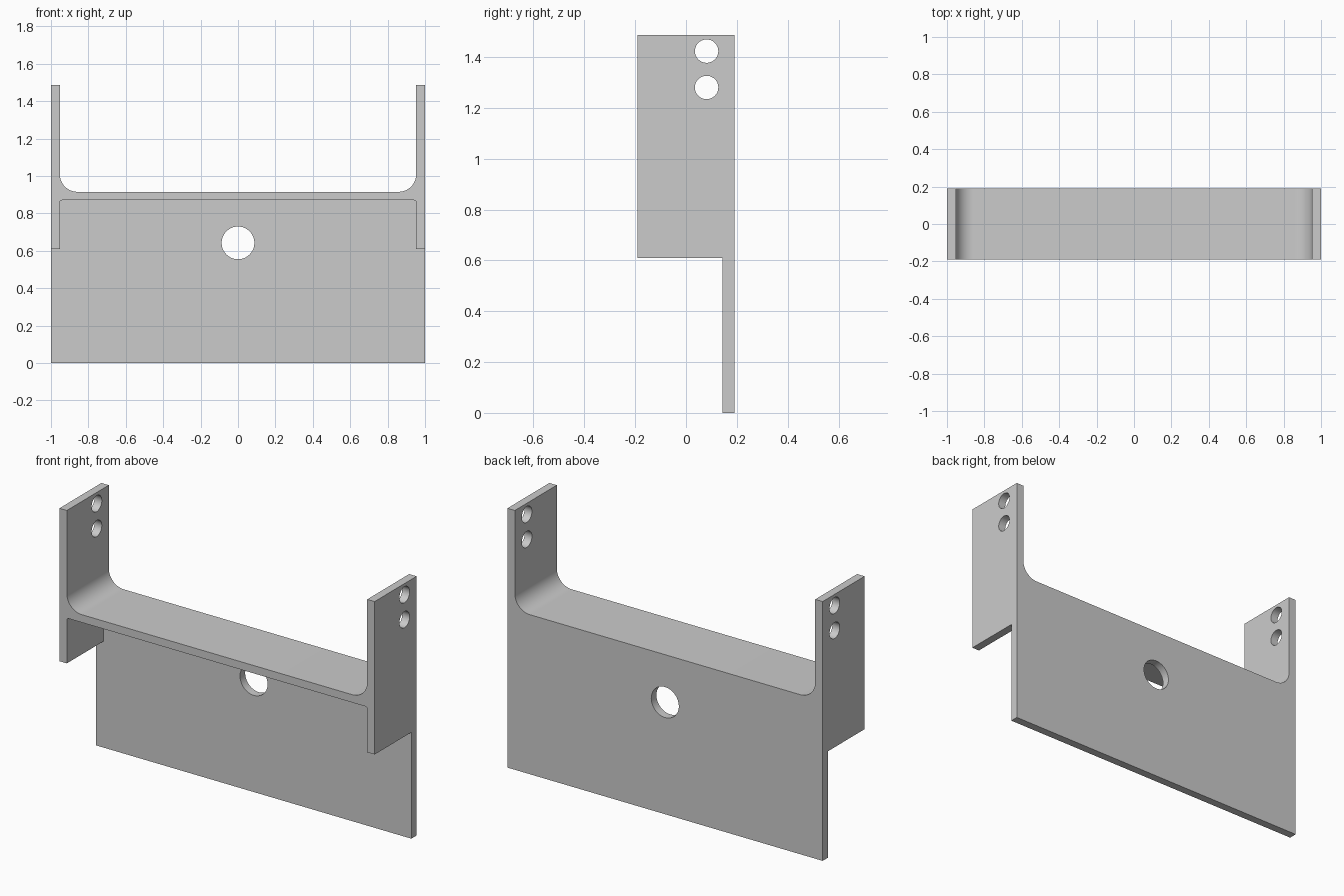
import bpy, bmesh
from math import sin, cos, pi

if "Cube" in bpy.data.objects:
    bpy.data.objects.remove(bpy.data.objects["Cube"])

W, D, TOP = 1.0, 0.19, 1.487      # half width, half depth, height
INNER = 0.953                     # inner face of the side plates
SHELF_TOP, SHELF_LOW, SIDE_LOW = 0.915, 0.87, 0.61
BACK_FRONT = 0.143                # front face of the back plate


def arc(cx, cz, r, a0, a1, n):
    return [(cx + r * cos(a0 + (a1 - a0) * i / n),
             cz + r * sin(a0 + (a1 - a0) * i / n)) for i in range(n + 1)]


def mirrored(half):
    """Close a right-half outline with its reflection in x."""
    return half + [(-x, z) for x, z in reversed(half)]


def prism(name, outline, y0, y1):
    """Extrude an x-z outline along y."""
    bm = bmesh.new()
    face = bm.faces.new([bm.verts.new((x, y0, z)) for x, z in outline])
    ext = bmesh.ops.extrude_face_region(bm, geom=[face])["geom"]
    bmesh.ops.translate(bm, vec=(0, y1 - y0, 0),
                        verts=[v for v in ext if isinstance(v, bmesh.types.BMVert)])
    bmesh.ops.recalc_face_normals(bm, faces=bm.faces)
    mesh = bpy.data.meshes.new(name)
    bm.to_mesh(mesh)
    bm.free()
    obj = bpy.data.objects.new(name, mesh)
    bpy.context.collection.objects.link(obj)
    return obj


def hole(r, depth, loc, rot):
    bpy.ops.mesh.primitive_cylinder_add(vertices=64, radius=r, depth=depth,
                                        location=loc, rotation=rot)
    bpy.context.object.name = "hole_cutter"
    return bpy.context.object


# Bracket body: full-depth silhouette with rounded inner corners
R = 0.095
body = prism("bracket", mirrored(
    [(W, 0), (W, TOP), (INNER, TOP)]
    + arc(INNER - R, SHELF_TOP + R, R, 0, -pi / 2, 16))[::-1], -D, D)

# Space in front of the back plate, below the shelf and side plates
r = 0.012
cutters = [prism("recess_cutter", mirrored(
    [(W + .1, -.1), (W + .1, SIDE_LOW), (INNER, SIDE_LOW)]
    + arc(INNER - r, SHELF_LOW - r, r, 0, pi / 2, 6)), -D - .1, BACK_FRONT)]

# Central hole in the back plate, two holes through both side plates
cutters.append(hole(0.0875, 0.2, (0, 0.17, 0.642), (pi / 2, 0, 0)))
for z in (1.423, 1.28):
    cutters.append(hole(0.046, 2.4, (0, 0.081, z), (0, pi / 2, 0)))

bpy.ops.object.select_all(action='DESELECT')
bpy.context.view_layer.objects.active = body
body.select_set(True)
for c in cutters:
    c.hide_render = True
    mod = body.modifiers.new("cut", 'BOOLEAN')
    mod.operation, mod.solver, mod.object = 'DIFFERENCE', 'EXACT', c
    bpy.ops.object.modifier_apply(modifier=mod.name)
for c in cutters:
    bpy.data.objects.remove(c)

bpy.ops.object.shade_smooth_by_angle(angle=pi / 6)
